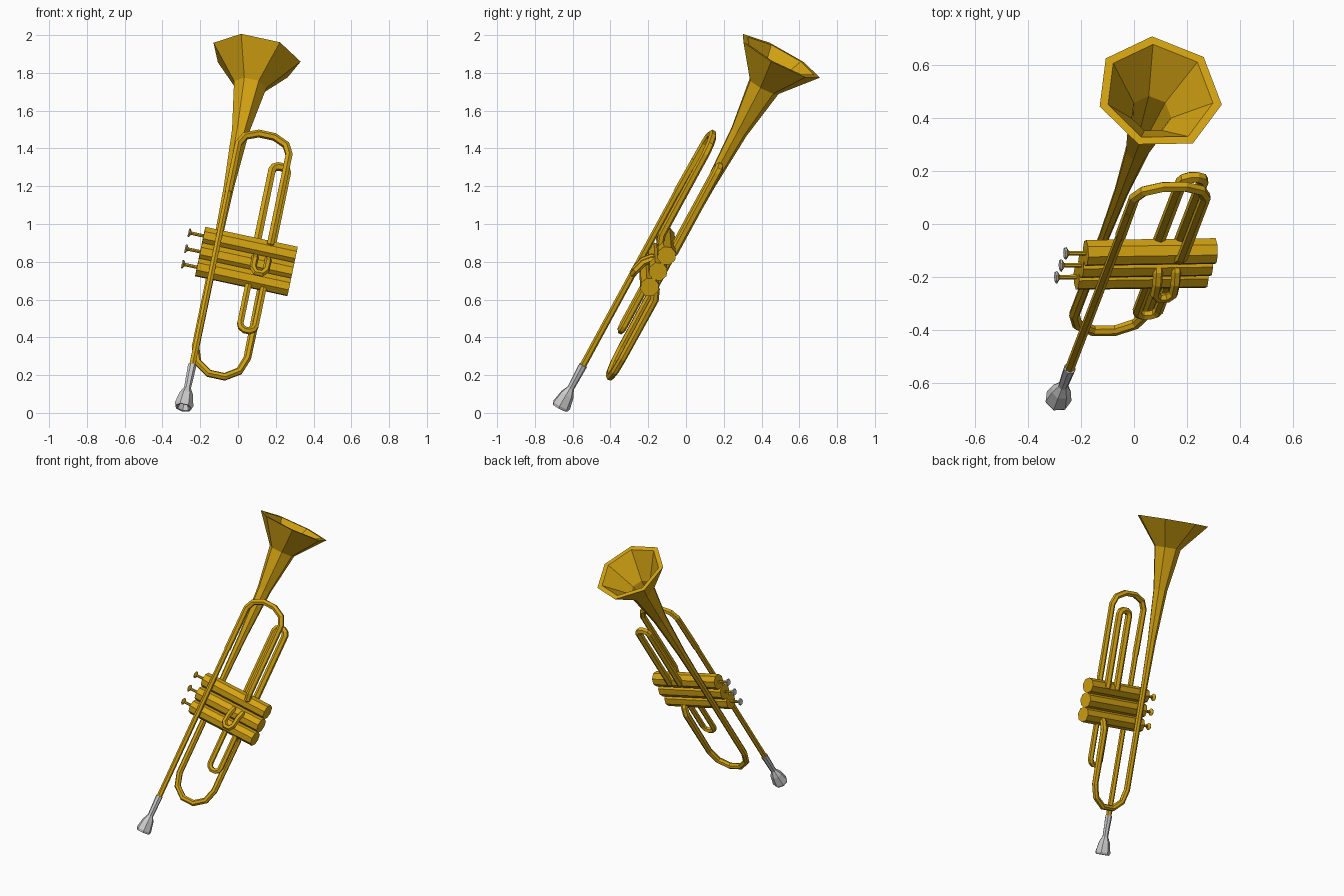
import bpy, bmesh, math
from mathutils import Vector, Matrix

if "Cube" in bpy.data.objects:
    bpy.data.objects.remove(bpy.data.objects["Cube"])

# Instrument frame: X = down the valves, Y = sideways, Z = along the bell axis (0 at the rim)
a = Vector((0.18, 0.47, 0.865)).normalized()
v = Vector((0.978, 0.015, -0.21))
v = (v - a * v.dot(a)).normalized()
w = a.cross(v)
FRAME = Matrix.Translation((0.095, 0.495, 1.885)) @ Matrix((v, w, a)).transposed().to_4x4()

brass = bpy.data.materials.new("brass")
brass.diffuse_color = (0.66, 0.37, 0.006, 1)
brass.use_nodes = True
brass.node_tree.nodes["Principled BSDF"].inputs["Base Color"].default_value = brass.diffuse_color


def tube(name, path, radii, sides=6, mat=brass, ref=(0, 1, 0)):
    """Sweep a flat-sided ring along path; radii is one number or one per point."""
    pts = [Vector(p) for p in path]
    if not isinstance(radii, (list, tuple)):
        radii = [radii] * len(pts)
    bm = bmesh.new()
    rings, u, t = [], Vector(ref), None
    for i, (p, r) in enumerate(zip(pts, radii)):
        d0 = (p - pts[i - 1]).normalized() if i else None
        d1 = (pts[i + 1] - p).normalized() if i < len(pts) - 1 else None
        t = d1 if d0 is None else d0 if d1 is None else d0 + d1
        if t.length < 0.1:            # profile folds back on itself
            t = d0
        t = t.normalized()
        u = (u - t * u.dot(t)).normalized()
        s = t.cross(u)
        if name in LATHED:            # keep ring order when the profile turns inward
            u = Vector(ref)
            s = LATHED[name].cross(u)
        rings.append([bm.verts.new(p + r * (math.cos(k * math.tau / sides) * u
                                            + math.sin(k * math.tau / sides) * s))
                      for k in range(sides)])
    for A, B in zip(rings, rings[1:]):
        for k in range(sides):
            j = (k + 1) % sides
            bm.faces.new((A[k], A[j], B[j], B[k]))
    bm.faces.new(rings[0])
    bm.faces.new(rings[-1])
    bmesh.ops.recalc_face_normals(bm, faces=bm.faces)
    me = bpy.data.meshes.new(name)
    bm.to_mesh(me)
    bm.free()
    ob = bpy.data.objects.new(name, me)
    bpy.context.collection.objects.link(ob)
    ob.matrix_world = FRAME
    if mat:
        me.materials.append(mat)
    return ob


def bow(x0, x1, y, z, tip):
    """Rounded U-turn from x0 to x1; z is where the bend starts, tip its furthest point."""
    c, r = (x0 + x1) / 2, (x1 - x0) / 2
    return [(c - r * math.cos(k * math.pi / 5), y, z + (tip - z) * min(1, math.sin(k * math.pi / 5) * 1.05))
            for k in range(6)]


LATHED = {"bell": Vector((0, 0, 1)), "mouthpiece": Vector((0, 0, 1))}

# Bell: outer flare, flat lip, then the inside of the flare
flare = [(-1.15, 0.021), (-0.80, 0.028), (-0.46, 0.047), (-0.18, 0.090), (0, 0.242),
         (0.0, 0.208), (-0.17, 0.078), (-0.40, 0.036)]
tube("bell", [(0, 0, z) for z, r in flare], [r for z, r in flare], 7)

# Bell tube running back, round the rear bow and into the first valve
tube("bell_tube", [(0, 0, -1.15)] + bow(0, 0.28, 0, -1.78, -1.915)
     + [(0.28, 0, -1.42), (0.28, -0.02, -1.37), (0.28, -0.06, -1.345)],
     [0.021] * 7 + [0.024] * 3, 7)

# Leadpipe with the main tuning slide, ending in the third valve
tube("leadpipe", [(0, -0.135, -1.98), (0, -0.135, -0.70)], 0.018)
tube("tuning_slide", [(0, -0.135, -0.90)] + bow(0, 0.275, -0.13, -0.60, -0.515)
     + [(0.275, -0.13, -1.09), (0.275, -0.115, -1.135), (0.275, -0.08, -1.15)], 0.021)

# Mouthpiece: shank, cup and hollow
cup = [(-1.96, 0.023), (-2.10, 0.019), (-2.14, 0.038), (-2.205, 0.051), (-2.22, 0.046),
       (-2.218, 0.036), (-2.16, 0.012)]
tube("mouthpiece", [(0, -0.135, z) for z, r in cup], [r for z, r in cup], 7, None)

# Valves: casing, stem and button with a pale top
for i, z in enumerate((-1.345, -1.25, -1.153), 1):
    tube(f"valve_casing_{i}", [(-0.08, -0.07, z), (0.42, -0.07, z)], 0.051, 8)
    tube(f"valve_stem_{i}", [(-0.07, -0.07, z), (-0.145, -0.07, z), (-0.156, -0.07, z)],
         [0.009, 0.009, 0.025], 7)
    tube(f"valve_button_{i}", [(-0.156, -0.07, z), (-0.162, -0.07, z)], [0.025, 0.021], 7, None)

# Valve slides
for name, y, z0, z1, tip in (("first_valve_slide", -0.075, -1.345, -1.62, -1.655),
                             ("third_valve_slide", -0.03, -1.15, -0.66, -0.63)):
    tube(name, [(0.205, y, z0)] + bow(0.205, 0.287, y, z1, tip) + [(0.287, y, z0)],
         0.019 if y < -0.05 else 0.023)
leg = [(-0.07, -1.22), (-0.115, -1.235), (-0.145, -1.27), (-0.16, -1.325)]
tube("second_valve_slide", [(0.21, y, z) for y, z in leg]
     + [(0.228, -0.163, -1.35), (0.262, -0.163, -1.35)]
     + [(0.28, y, z) for y, z in reversed(leg)], 0.019, ref=(1, 0, 0))
